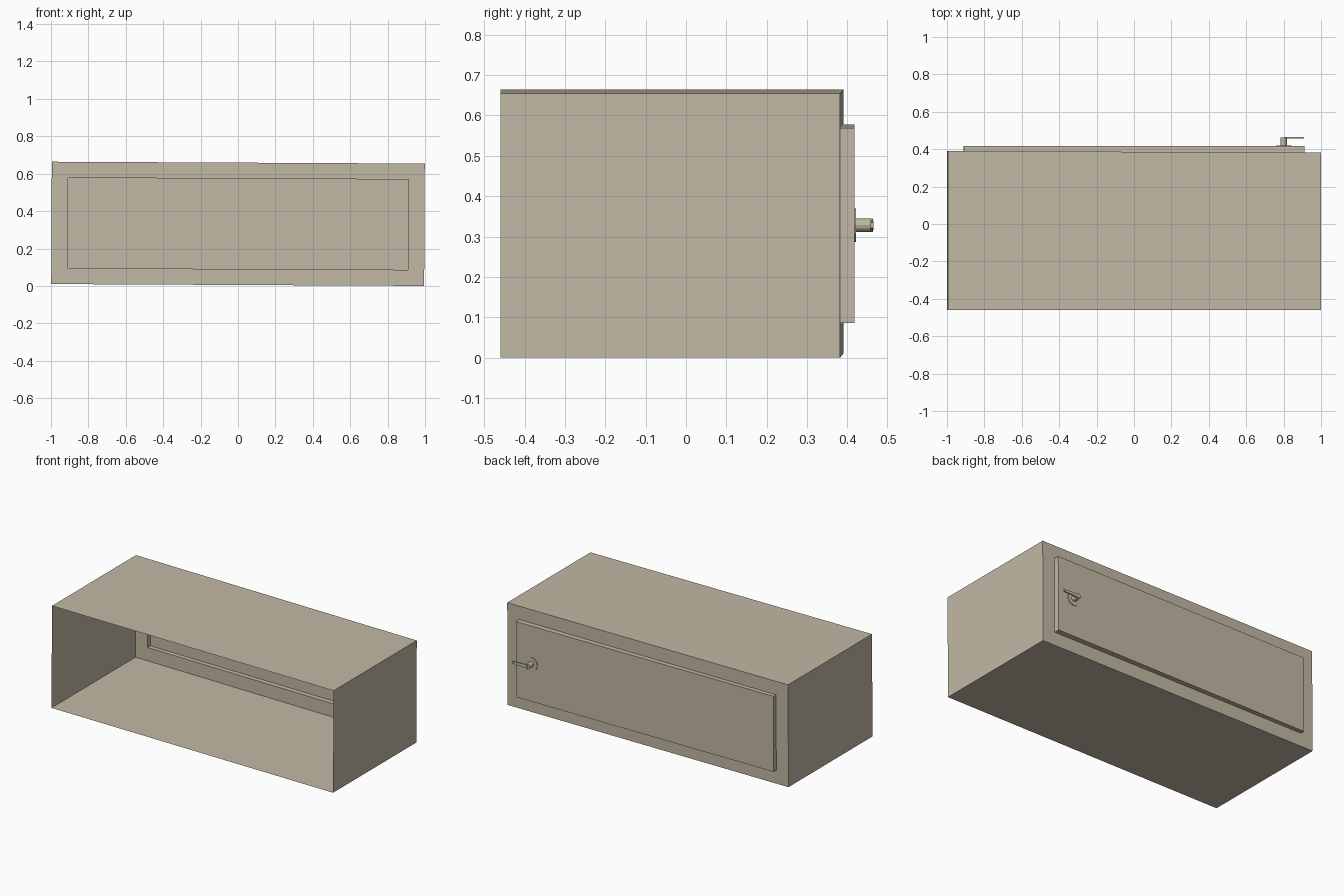
import bpy, bmesh, math
from mathutils import Matrix, Vector

default = bpy.data.objects.get("Cube")
if default:
    bpy.data.objects.remove(default, do_unlink=True)

# One warm beige paint for everything
paint = bpy.data.materials.new("warm_beige")
paint.use_nodes = True
beige = (0.54, 0.48, 0.375, 1)
paint.diffuse_color = beige
paint.node_tree.nodes["Principled BSDF"].inputs["Base Color"].default_value = beige

MID_Z = 0.332
FRONT, BACK, PANEL = -0.46, 0.386, 0.417
TILT = Matrix.Rotation(0.005, 4, 'Y')   # the whole box leans slightly to one side


def finish(bm, name, matrix=Matrix()):
    mesh = bpy.data.meshes.new(name)
    bm.to_mesh(mesh)
    bm.free()
    mesh.materials.append(paint)
    obj = bpy.data.objects.new(name, mesh)
    obj.matrix_world = matrix
    bpy.context.collection.objects.link(obj)
    return obj


def back_disc(name, x, z, radius, y0, y1, sides):
    """Cylinder whose axis runs along y."""
    bm = bmesh.new()
    bmesh.ops.create_cone(bm, cap_ends=True, segments=sides, radius1=radius,
                          radius2=radius, depth=y1 - y0)
    place = Matrix.Translation((x, (y0 + y1) / 2, z)) @ Matrix.Rotation(math.pi / 2, 4, 'X')
    return finish(bm, name, place)


# Thin-walled box, open at the front, with a hollow door panel pressed out of the back
bm = bmesh.new()
bmesh.ops.create_cube(bm, size=1)
for v in bm.verts:
    v.co = (v.co.x * 1.994, BACK if v.co.y > 0 else FRONT, v.co.z * 0.654)
bm.normal_update()
front = [f for f in bm.faces if f.normal.y < -0.9]
bmesh.ops.delete(bm, geom=front, context='FACES_ONLY')
back = next(f for f in bm.faces if f.normal.y > 0.9)
bmesh.ops.inset_region(bm, faces=[back], thickness=0.121, use_boundary=False)
panel = bmesh.ops.extrude_discrete_faces(bm, faces=[back])["faces"][0]
raised = set(panel.verts)
for v in bm.verts:
    if v in raised:
        v.co.y = PANEL
    elif v.co.y > 0:
        v.co.y -= 0.004 * v.co.x        # back wall is not quite square
bmesh.ops.recalc_face_normals(bm, faces=bm.faces)
finish(bm, "box_shell", Matrix.Translation((0, 0, MID_Z)) @ TILT)

# Door handle: round plate, spindle and a slim tapered lever
HX, HZ = 0.80, 0.328
back_disc("handle_plate", HX, HZ, 0.042, PANEL - 0.002, 0.421, 12)
back_disc("handle_spindle", HX, HZ, 0.017, PANEL, 0.463, 12)

bm = bmesh.new()
bmesh.ops.create_cube(bm, size=1)
for v in bm.verts:
    half = 0.007 if v.co.x > 0 else 0.012
    v.co = Vector((0.908 if v.co.x > 0 else HX,
                   0.465 if v.co.y > 0 else 0.457,
                   HZ + math.copysign(half, v.co.z)))
finish(bm, "handle_lever")
